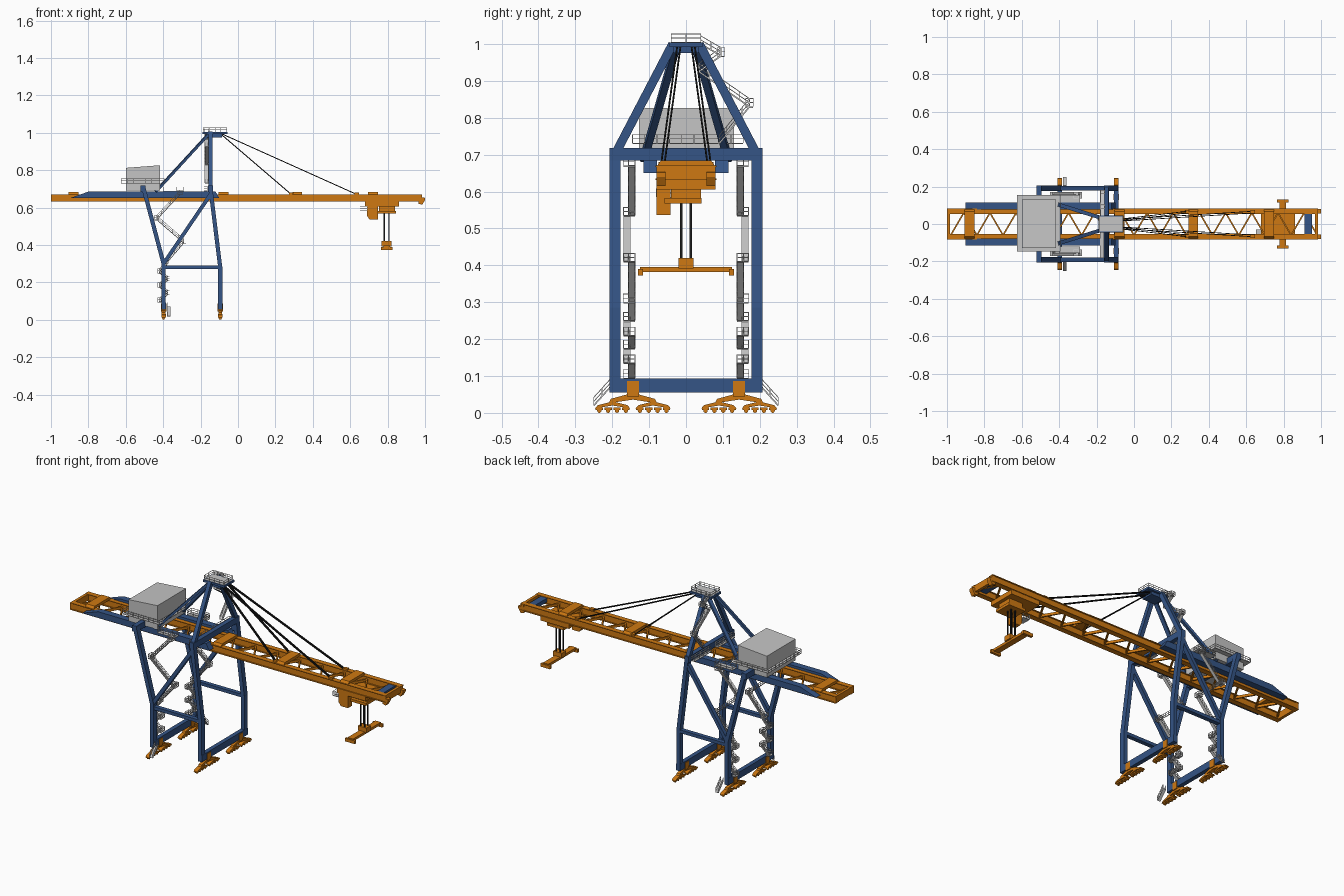
import bpy, bmesh, math
from mathutils import Vector, Matrix

if "Cube" in bpy.data.objects:
    bpy.data.objects.remove(bpy.data.objects["Cube"], do_unlink=True)

def material(name, rgb):
    m = bpy.data.materials.new(name)
    m.use_nodes = True
    m.diffuse_color = (*rgb, 1)
    m.node_tree.nodes["Principled BSDF"].inputs["Base Color"].default_value = (*rgb, 1)
    return m

BLUE = material("steel blue", (0.035, 0.09, 0.24))
ORANGE = material("safety orange", (0.62, 0.19, 0.006))
GREY = material("light grey", (0.56, 0.56, 0.56))
WHITE = material("rail white", (0.75, 0.75, 0.75))
BLACK = material("cable black", (0.012, 0.012, 0.012))

parts = {}

def part(name, mat):
    if name not in parts:
        parts[name] = (bmesh.new(), mat)
    return parts[name][0]

def box(name, mat, x, y, z):
    """Box from (low, high) ranges."""
    size = [r[1] - r[0] for r in (x, y, z)]
    mid = [(r[1] + r[0]) / 2 for r in (x, y, z)]
    bmesh.ops.create_cube(part(name, mat), size=1,
                          matrix=Matrix.Translation(mid) @ Matrix.Diagonal((*size, 1)))

def beam(name, mat, p, q, w, h):
    """Bar from p to q, w wide sideways and h deep."""
    p, q = Vector(p), Vector(q)
    d = (q - p).normalized()
    ref = Vector((0, 0, 1)) if abs(d.z) < 0.999 else Vector((1, 0, 0))
    side = ref.cross(d).normalized()
    rot = Matrix((side, d.cross(side), d)).transposed().to_4x4()
    bmesh.ops.create_cube(part(name, mat), size=1, matrix=Matrix.Translation((p + q) / 2) @ rot
                          @ Matrix.Diagonal((w, h, (q - p).length, 1)))

def prism(name, mat, axis, outline, lo, hi):
    """Outline in the plane across the axis (x or y), extruded from lo to hi."""
    bm = part(name, mat)
    def pt(u, v, t):
        return (t, u, v) if axis == "x" else (u, t, v)
    f = bm.faces.new([bm.verts.new(pt(u, v, lo)) for u, v in outline])
    out = bmesh.ops.extrude_face_region(bm, geom=[f])
    move = Vector(pt(0, 0, hi - lo))
    bmesh.ops.translate(bm, verts=[g for g in out["geom"] if isinstance(g, bmesh.types.BMVert)], vec=move)

T = 0.003   # handrail thickness
H = 0.022   # handrail height

def rail(name, pts, closed=False):
    pts = [Vector(p) for p in pts]
    for a, b in zip(pts, pts[1:] + pts[:1] if closed else pts[1:]):
        for k in (0.5, 1):
            up = Vector((0, 0, H * k))
            beam(name, WHITE, a + up, b + up, T * 0.7, T * 0.7)
        n = max(1, round((b - a).length / 0.035))
        for i in range(n + 1):
            c = a.lerp(b, i / n)
            beam(name, WHITE, c, c + Vector((0, 0, H)), T * 0.7, T * 0.7)

def deck(name, x, y, z):
    box(name, GREY, x, y, (z - 0.003, z))
    rail(name + "_rail", [(x[0], y[0], z), (x[1], y[0], z), (x[1], y[1], z), (x[0], y[1], z)], True)

def flight(name, p, q, w=0.018):
    """Stair flight with a handrail on both sides."""
    p, q = Vector(p), Vector(q)
    beam(name, GREY, p, q, w, 0.004)
    side = Vector((0, 0, 1)).cross(q - p).normalized() * w / 2
    for s in (-1, 1):
        rail(name + "_rail", [p + side * s, q + side * s])

SEA, LAND = -0.095, -0.398      # leg lines
SEA_TOP, LAND_TOP = -0.147, -0.508

# Portal frame: legs, side beams and diagonals
for s in (-1, 1):
    y = 0.192 * s
    for foot, top, knee, zt in ((SEA, SEA_TOP, 0.28, 0.70), (LAND, LAND_TOP, 0.30, 0.715)):
        beam("portal_legs", BLUE, (foot, y, 0.06), (foot, y, knee + 0.005), 0.03, 0.022)
        beam("portal_legs", BLUE, (foot, y, knee), (top, y, zt), 0.03, 0.022)
    beam("side_beams", BLUE, (LAND, y, 0.28), (SEA, y, 0.28), 0.024, 0.018)
    beam("diagonal_braces", BLUE, (LAND, y, 0.30), (SEA_TOP, y, 0.67), 0.024, 0.02)

# Sill beams and upper cross beams
for x in (SEA, LAND):
    box("sill_beams", BLUE, (x - 0.012, x + 0.012), (-0.207, 0.207), (0.055, 0.093))
for x in (SEA_TOP, LAND_TOP):
    box("cross_beams", BLUE, (x - 0.013, x + 0.013), (-0.207, 0.207), (0.684, 0.718))

# Fixed girders with tapered rear ends
for s in (-1, 1):
    prism("fixed_girders", BLUE, "y", [(-0.9, 0.65), (-0.1, 0.65), (-0.12, 0.685), (-0.8, 0.685)],
          0.078 * s, 0.115 * s)

# A-frame, apex and back stays
for s in (-1, 1):
    beam("a_frame_legs", BLUE, (SEA_TOP, 0.19 * s, 0.705), (SEA_TOP, 0.036 * s, 1.0), 0.022, 0.024)
    beam("back_stays", BLUE, (-0.44, 0.115 * s, 0.685), (-0.155, 0.026 * s, 0.995), 0.02, 0.013)
box("apex_head", BLUE, (-0.19, -0.055), (-0.045, 0.045), (0.992, 1.004))
box("apex_head", BLUE, (-0.165, -0.085), (-0.034, 0.034), (0.975, 0.995))
deck("apex_deck", (-0.185, -0.06), (-0.04, 0.04), 1.005)

# Boom: flanged chords, lattice, end beams and tie blocks
for s in (-1, 1):
    box("boom_chords", ORANGE, (-1, 0.985), tuple(sorted((0.06 * s, 0.077 * s))), (0.634, 0.669))
    for z in (0.631, 0.667):
        box("boom_chords", ORANGE, (-1, 0.985), tuple(sorted((0.054 * s, 0.083 * s))), (z, z + 0.004))
    prism("boom_tip_bumpers", ORANGE, "y", [(0.965, 0.655), (1.0, 0.652), (1.0, 0.64), (0.985, 0.615), (0.965, 0.62)],
          0.055 * s, 0.08 * s)
n = 28
for i in range(n):
    x, step, s = -0.98 + i * 0.07, 0.07, (-1) ** i
    beam("boom_lattice", ORANGE, (x, -0.06 * s, 0.65), (x + step, 0.06 * s, 0.65), 0.008, 0.014)
for x in (-0.992, 0.975):
    box("boom_end_beams", ORANGE, (x - 0.008, x + 0.008), (-0.08, 0.08), (0.633, 0.67))
for x in (-0.88, -0.078, 0.317, 0.722):
    prism("boom_tie_blocks", ORANGE, "x",
          [(-0.08, 0.668), (0.08, 0.668), (0.068, 0.684), (-0.068, 0.684)], x - 0.026, x + 0.026)
box("boom_tip_winch", BLUE, (0.912, 0.952), (-0.055, 0.055), (0.645, 0.668))

# Forestay cables, in pairs
for s in (-1, 1):
    for x in (0.285, 0.635):
        for k in (0, 0.009):
            beam("forestays", BLACK, (-0.1, (0.014 + k) * s, 1.0), (x, (0.059 + k) * s, 0.67), 0.004, 0.005)
    for x in (0.285, 0.635):
        box("stay_lugs", ORANGE, (x - 0.012, x + 0.012), tuple(sorted((0.055 * s, 0.075 * s))), (0.668, 0.68))

# Machinery house and its walkway
prism("machinery_house", GREY, "y", [(-0.6, 0.69), (-0.418, 0.69), (-0.418, 0.826), (-0.6, 0.812)], -0.127, 0.13)
deck("house_walkway", (-0.625, -0.395), (-0.145, 0.155), 0.732)

# Trolley, operator cabin, hoist ropes and spreader
box("trolley", ORANGE, (0.68, 0.86), (-0.08, 0.08), (0.606, 0.632))
box("trolley", ORANGE, (0.755, 0.84), (-0.04, 0.04), (0.575, 0.607))
box("trolley", ORANGE, (0.74, 0.845), (-0.058, 0.042), (0.567, 0.582))
prism("operator_cabin", ORANGE, "y", [(0.69, 0.606), (0.69, 0.555), (0.703, 0.537), (0.748, 0.537), (0.748, 0.606)], -0.08, -0.042)
deck("cabin_platform", (0.652, 0.692), (-0.08, -0.03), 0.585)
for x in (0.782, 0.808):
    for y in (-0.013, 0.013):
        beam("hoist_ropes", BLACK, (x, y, 0.415), (x, y, 0.57), 0.006, 0.006)
box("head_block", ORANGE, (0.768, 0.822), (-0.02, 0.02), (0.392, 0.42))
box("spreader", ORANGE, (0.778, 0.812), (-0.125, 0.125), (0.382, 0.396))
for s in (-1, 1):
    box("spreader", ORANGE, (0.765, 0.825), tuple(sorted((0.116 * s, 0.13 * s))), (0.372, 0.39))

# Wheel bogies with stacked balancers
for x in (SEA, LAND):
    for s in (-1, 1):
        c = 0.144 * s
        box("bogie_pivots", ORANGE, (x - 0.015, x + 0.015), (c - 0.016, c + 0.016), (0.045, 0.086))
        prism("bogie_balancers", ORANGE, "x", [(c - 0.066, 0.026), (c - 0.06, 0.038), (c - 0.016, 0.05),
              (c + 0.016, 0.05), (c + 0.06, 0.038), (c + 0.066, 0.026), (c, 0.036)], x - 0.01, x + 0.01)
        for k in (-1, 1):
            b = c + 0.055 * k
            prism("bogie_balancers", ORANGE, "x", [(b - 0.048, 0.012), (b - 0.04, 0.021), (b, 0.031),
                  (b + 0.04, 0.021), (b + 0.048, 0.012), (b, 0.02)], x - 0.012, x + 0.012)
            for j in (-1.5, -0.5, 0.5, 1.5):
                w = b + j * 0.024
                box("bogie_trucks", ORANGE, (x - 0.009, x + 0.009), (w - 0.01, w + 0.01), (0.008, 0.015))
                bmesh.ops.create_cone(part("wheels", ORANGE), cap_ends=True, segments=10, radius1=0.006,
                                      radius2=0.006, depth=0.012, matrix=Matrix.Translation((x, w, 0.006))
                                      @ Matrix.Rotation(math.pi / 2, 4, "Y"))

# Access stairs beside the landside legs
for s in (-1, 1):
    lanes = (0.147 * s, 0.16 * s)
    path = [(-0.31, 0.67), (-0.435, 0.535), (-0.29, 0.41), (-0.385, 0.30)]
    for i, (a, b) in enumerate(zip(path, path[1:])):
        y = lanes[i % 2]
        flight("upper_stairs", (a[0], y, a[1]), (b[0], y, b[1]))
    for x, z in path:
        deck("stair_landings", (x - 0.012, x + 0.012), (0.154 * s - 0.016, 0.154 * s + 0.016), z)
    heights = [0.30, 0.25, 0.21, 0.175, 0.135, 0.095]
    for i, (a, b) in enumerate(zip(heights, heights[1:])):
        e = 0.022 * (-1) ** i
        flight("lower_stairs", (LAND + e, lanes[i % 2], a), (LAND - e, lanes[i % 2], b))
        deck("stair_landings", (LAND - e - 0.01, LAND - e + 0.01), (0.154 * s - 0.016, 0.154 * s + 0.016), b)
    flight("ground_stairs", (-0.37, 0.205 * s, 0.07), (-0.37, 0.25 * s, 0.02))
    # Girder walkways
    deck("girder_walkways", (-0.4, -0.29), (0.118 * s - 0.003, 0.118 * s + 0.036 * s), 0.688)
    deck("cross_walkways", (-0.182, -0.162), (0.03 * s, 0.18 * s), 0.69)

# Stairs up the A-frame
path = [(0.04, 1.0), (0.095, 0.968), (0.035, 0.925), (0.172, 0.83), (0.09, 0.73)]
for a, b in zip(path, path[1:]):
    flight("apex_stairs", (-0.168, *a), (-0.168, *b))
for y, z in (path[1], path[3]):
    deck("apex_landings", (-0.178, -0.155), (y - 0.01, y + 0.01), z)

# Turn every part into an object
for name, (bm, mat) in parts.items():
    bmesh.ops.recalc_face_normals(bm, faces=bm.faces)
    mesh = bpy.data.meshes.new(name)
    bm.to_mesh(mesh)
    bm.free()
    mesh.materials.append(mat)
    bpy.context.collection.objects.link(bpy.data.objects.new(name, mesh))
